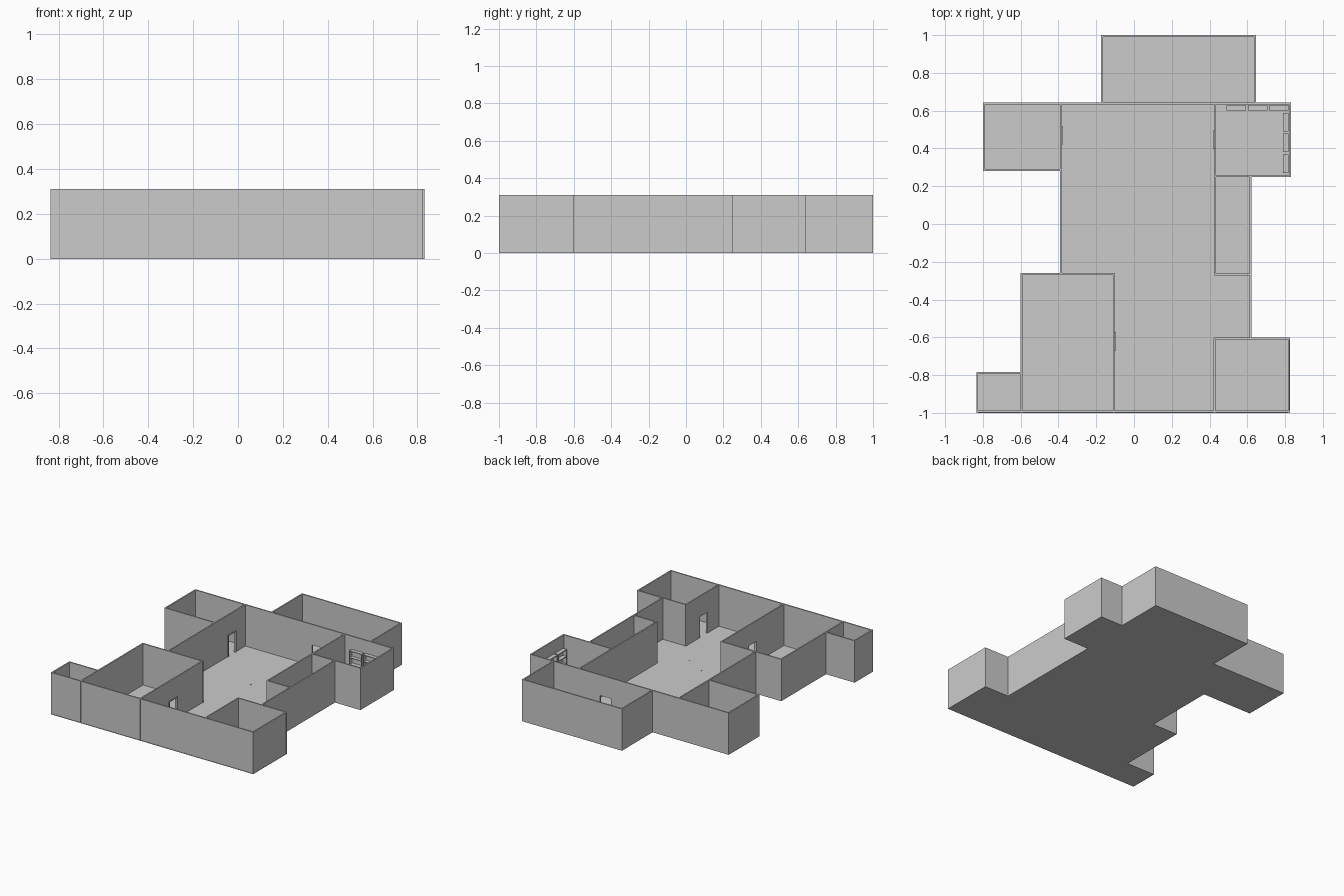
import bpy, bmesh

if "Cube" in bpy.data.objects:
    bpy.data.objects.remove(bpy.data.objects["Cube"])

H, T, FLOOR = 0.31, 0.010, 0.004      # wall height, wall thickness, floor thickness
DOOR_W, DOOR_H = 0.088, 0.158

grey = bpy.data.materials.new("plain_grey")
grey.diffuse_color = (0.6, 0.6, 0.6, 1)
grey.use_nodes = True
grey.node_tree.nodes["Principled BSDF"].inputs["Base Color"].default_value = grey.diffuse_color


def boxes(name, items):
    """One object from boxes given as (x0, x1, y0, y1, z0, z1)."""
    bm = bmesh.new()
    for x0, x1, y0, y1, z0, z1 in items:
        for v in bmesh.ops.create_cube(bm, size=1)["verts"]:
            v.co = ((x0 + x1) / 2 + v.co.x * (x1 - x0),
                    (y0 + y1) / 2 + v.co.y * (y1 - y0),
                    (z0 + z1) / 2 + v.co.z * (z1 - z0))
    me = bpy.data.meshes.new(name)
    bm.to_mesh(me)
    bm.free()
    me.materials.append(grey)
    ob = bpy.data.objects.new(name, me)
    bpy.context.collection.objects.link(ob)
    return ob


def wall(name, axis, c, a, b, door=None):
    """Wall along an axis from a to b, centred on c, with an optional door gap."""
    spans = [(a, b, 0, H)]
    if door is not None:
        d0, d1 = door - DOOR_W / 2, door + DOOR_W / 2
        spans = [(a, d0, 0, H), (d1, b, 0, H), (d0, d1, DOOR_H, H)]
    h = T / 2
    boxes(name, [(p, q, c - h, c + h, z0, z1) if axis == "x" else
                 (c - h, c + h, p, q, z0, z1) for p, q, z0, z1 in spans])


# Floors, one slab per area
floors = {
    "back_room": (-0.175, 0.645, 0.64, 1.0),
    "left_room": (-0.80, -0.385, 0.28, 0.64),
    "hall": (-0.385, 0.425, -0.26, 0.64),
    "hall_front": (-0.105, 0.425, -1.0, -0.26),
    "alcove": (0.425, 0.62, -0.605, -0.265),
    "side_room": (0.425, 0.62, -0.265, 0.25),
    "store_room": (0.425, 0.83, 0.25, 0.64),
    "front_left_room": (-0.60, -0.105, -1.0, -0.26),
    "corner_closet": (-0.835, -0.60, -1.0, -0.785),
    "front_right_room": (0.425, 0.825, -1.0, -0.605),
}
for name, (x0, x1, y0, y1) in floors.items():
    boxes(name + "_floor", [(x0, x1, y0, y1, 0, FLOOR)])

# Walls running left to right
wall("front_wall", "x", -0.993, -0.835, 0.825)
wall("closet_back_wall", "x", -0.788, -0.835, -0.60)
wall("front_right_room_back_wall", "x", -0.607, 0.425, 0.825)
wall("front_left_room_back_wall", "x", -0.264, -0.60, -0.10)
wall("side_room_front_wall", "x", -0.268, 0.425, 0.62)
wall("store_room_front_wall", "x", 0.253, 0.425, 0.83)
wall("left_room_front_wall", "x", 0.285, -0.80, -0.385)
wall("hall_back_wall", "x", 0.637, -0.80, 0.83, door=0.21)
wall("back_wall", "x", 0.995, -0.175, 0.645)

# Walls running front to back
wall("closet_left_wall", "y", -0.83, -1.0, -0.785)
wall("left_room_left_wall", "y", -0.795, 0.28, 0.64)
wall("front_left_room_left_wall", "y", -0.595, -1.0, -0.26)
wall("hall_left_wall", "y", -0.387, -0.26, 0.64, door=0.47)
wall("front_left_room_right_wall", "y", -0.107, -1.0, -0.26, door=-0.62)
wall("front_right_room_left_wall", "y", 0.427, -1.0, -0.605, door=-0.81)
wall("hall_right_wall", "y", 0.43, -0.265, 0.64, door=0.445)
wall("side_room_right_wall", "y", 0.617, -0.605, 0.25)
wall("front_right_room_right_wall", "y", 0.819, -1.0, -0.605)
wall("store_room_right_wall", "y", 0.826, 0.25, 0.64)
wall("back_room_left_wall", "y", -0.17, 0.64, 1.0)
wall("back_room_right_wall", "y", 0.64, 0.64, 1.0)

# Door frames standing out into the hall
for name, x, y, s in (("left", -0.382, 0.47, 1), ("right", 0.425, 0.445, -1),
                      ("front_left", -0.102, -0.62, 1)):
    x0, x1 = sorted((x - s * 0.008, x + s * 0.006))
    i, o = DOOR_W / 2 - 0.003, DOOR_W / 2 + 0.005
    boxes(name + "_door_frame", [(x0, x1, y - o, y - i, FLOOR, DOOR_H),
                                 (x0, x1, y + i, y + o, FLOOR, DOOR_H),
                                 (x0, x1, y - o, y + o, DOOR_H, DOOR_H + 0.006)])


# Shelf racks along two walls of the store room: sides and boards
def rack(name, x0, x1, y0, y1, along):
    t, top = 0.005, 0.215
    parts = [(x0, x1, y0, y1, z, z + t) for z in (0.01, 0.06, 0.11, 0.16, top - t)]
    if along == "x":
        parts += [(x0, x0 + t, y0, y1, 0, top), (x1 - t, x1, y0, y1, 0, top)]
    else:
        parts += [(x0, x1, y0, y0 + t, 0, top), (x0, x1, y1 - t, y1, 0, top)]
    boxes(name, parts)


for k in range(3):
    x, y = 0.49 + 0.113 * k, 0.27 + 0.11 * k
    rack(f"back_rack_{k + 1}", x, x + 0.103, 0.602, 0.629, "x")
    rack(f"right_rack_{k + 1}", 0.788, 0.818, y, y + 0.098, "y")

# Tiny studs on the hall floor
boxes("floor_studs", [(x - 0.002, x + 0.002, y - 0.004, y + 0.004, FLOOR, FLOOR + 0.003)
                      for x, y in ((0, 0.15), (0.2, 0.21), (0.27, 0.13),
                                   (0.11, -0.34), (0.27, -0.42))])
